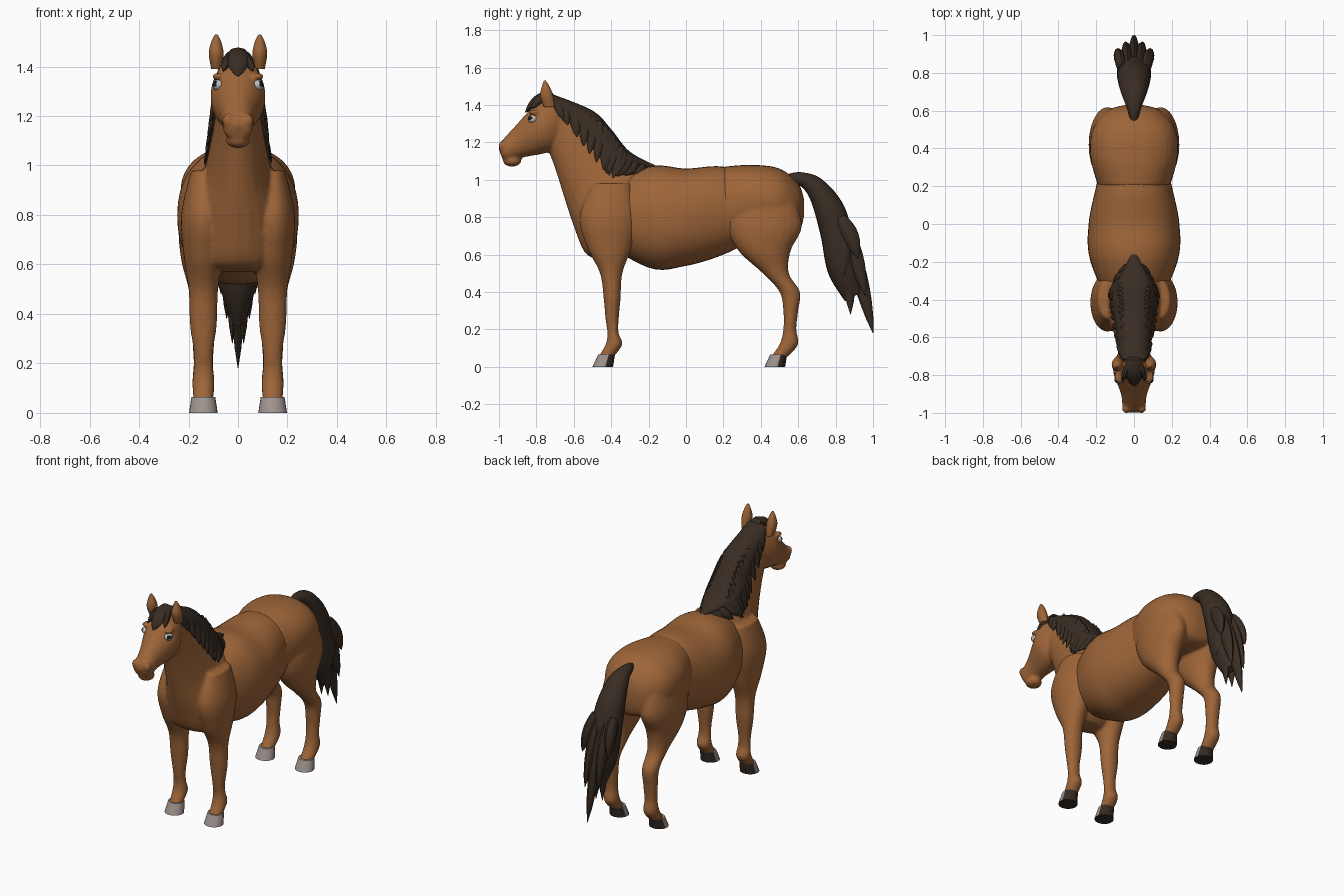
import bpy
import bmesh
import math
import random
from mathutils import Vector, Matrix

random.seed(4)
if "Cube" in bpy.data.objects:
    bpy.data.objects.remove(bpy.data.objects["Cube"], do_unlink=True)


def material(name, color):
    mat = bpy.data.materials.new(name)
    mat.use_nodes = True
    rgba = (*color, 1)
    mat.diffuse_color = rgba
    mat.node_tree.nodes["Principled BSDF"].inputs["Base Color"].default_value = rgba
    return mat


COAT = material("chestnut_coat", (.34, .13, .04))
HAIR = material("dark_brown_hair", (.04, .026, .017))
HOOF = material("grey_hoof", (.34, .29, .27))
SOLE = material("dark_hoof", (.035, .023, .017))
EYE = material("pale_eye", (.5, .5, .5))
PUPIL = material("black_pupil", (.01, .01, .01))


def spline(rows, steps):
    """Smoothly interpolate the rows of a profile."""
    result = []
    last = len(rows) - 1
    for i in range(last):
        before, start, end, after = (rows[min(max(i + j, 0), last)] for j in (-1, 0, 1, 2))
        for s in range(steps):
            t = s / steps
            result.append([q + t * (r - p) / 2
                           + t * t * (2 * p - 5 * q + 4 * r - u) / 2
                           + t ** 3 * (3 * q - p - 3 * r + u) / 2
                           for p, q, r, u in zip(before, start, end, after)])
    return result + [list(rows[-1])]


def upright(rows):
    """Vertical cross-sections from (y, top, bottom, half width)."""
    return [(y, top, y, bottom, width) for y, top, bottom, width in rows]


def level(rows):
    """Horizontal cross-sections from (z, front, back, half width)."""
    return [(front, z, back, z, width) for z, front, back, width in rows]


def loft(bm, rows, x=0, sides=24, steps=6, power=1):
    """Closed skin over rounded sections: (y, z) of two opposite edges and half width."""
    rings = []
    for y1, z1, y2, z2, width in spline(rows, steps):
        outer, inner = Vector((x, y1, z1)), Vector((x, y2, z2))
        middle, reach = (outer + inner) / 2, (outer - inner) / 2
        ring = []
        for k in range(sides):
            angle = math.tau * k / sides
            c, s = (math.copysign(abs(v) ** power, v)
                    for v in (math.cos(angle), math.sin(angle)))
            ring.append(bm.verts.new(middle + reach * s + Vector((width * c, 0, 0))))
        rings.append(ring)
    for lower, upper in zip(rings, rings[1:]):
        for k in range(sides):
            n = (k + 1) % sides
            bm.faces.new((lower[k], lower[n], upper[n], upper[k]))
    bm.faces.new(rings[0])
    bm.faces.new(rings[-1])


def ball(bm, center, scale):
    matrix = Matrix.Translation(center) @ Matrix.Diagonal((*scale, 1))
    bmesh.ops.create_uvsphere(bm, u_segments=20, v_segments=12, radius=1, matrix=matrix)


def lock(bm, root, tip, width, thick, bulge):
    """A bowed strand of hair that tapers from root to tip."""
    root, tip = Vector(root), Vector(tip)
    along = (tip - root).normalized()
    across = Vector((0, -along.z, along.y)) * width
    rings = []
    segments, sides = 8, 8
    for i in range(segments + 1):
        t = i / segments
        size = max(math.sin(math.pi * (.2 + .8 * t)) ** .7 if t < 1 else 0, .03)
        middle = root.lerp(tip, t) + across * bulge * math.sin(math.pi * t)
        ring = []
        for k in range(sides):
            angle = math.tau * k / sides
            offset = across * math.sin(angle) + Vector((thick * math.cos(angle), 0, 0))
            ring.append(bm.verts.new(middle + offset * size))
        rings.append(ring)
    for lower, upper in zip(rings, rings[1:]):
        for k in range(sides):
            n = (k + 1) % sides
            bm.faces.new((lower[k], lower[n], upper[n], upper[k]))
    bm.faces.new(rings[0])
    bm.faces.new(rings[-1])


def finish(name, bm, mats, blend=False, rule=None):
    bmesh.ops.recalc_face_normals(bm, faces=bm.faces)
    bm.normal_update()
    for face in bm.faces:
        face.smooth = True
        if rule:
            face.material_index = int(rule(face.normal))
    mesh = bpy.data.meshes.new(name)
    bm.to_mesh(mesh)
    bm.free()
    for mat in mats:
        mesh.materials.append(mat)
    mesh.set_sharp_from_angle(angle=math.radians(50))
    obj = bpy.data.objects.new(name, mesh)
    bpy.context.scene.collection.objects.link(obj)
    if blend:
        remesh = obj.modifiers.new("blend", 'REMESH')
        remesh.mode = 'VOXEL'
        remesh.voxel_size = .009
        remesh.use_smooth_shade = True
        soften = obj.modifiers.new("soften", 'SMOOTH')
        soften.factor = .5
        soften.iterations = 6


SIDES = ((1, "left"), (-1, "right"))
LEG_X = .14

# Barrel of the body
bm = bmesh.new()
loft(bm, upright([(-.5, .95, .7, .1), (-.2, 1.07, .53, .23), (0, 1.06, .54, .24),
                  (.2, 1.07, .6, .2), (.4, 1, .7, .15)]), sides=40, power=.9)
finish("barrel", bm, [COAT])

# Neck with chest, head, lower lip and front legs in one blended skin
bm = bmesh.new()
loft(bm, [(-.76, 1.22, -.66, 1.43, .08), (-.7, 1.06, -.55, 1.34, .09),
          (-.65, .9, -.3, 1.1, .13), (-.6, .75, -.2, .95, .18),
          (-.54, .61, -.3, .65, .16), (-.46, .57, -.36, .57, .1)])
loft(bm, [(-.68, 1.44, -.64, 1.26, .07), (-.75, 1.44, -.69, 1.17, .1),
          (-.81, 1.4, -.76, 1.14, .11), (-.92, 1.28, -.87, 1.12, .07),
          (-.99, 1.2, -.95, 1.1, .06), (-1, 1.16, -.98, 1.11, .04)])
ball(bm, (0, -.93, 1.1), (.05, .05, .03))
front_leg = level([(.98, -.5, -.3, .05), (.8, -.57, -.26, .09), (.64, -.53, -.29, .08),
                   (.5, -.46, -.34, .06), (.36, -.44, -.35, .055), (.25, -.43, -.36, .04),
                   (.18, -.42, -.36, .04), (.12, -.43, -.34, .045), (.05, -.47, -.39, .04)])
for side, label in SIDES:
    loft(bm, front_leg, side * LEG_X)
    # Nostril and brow
    ball(bm, (side * .04, -.98, 1.18), (.024, .022, .03))
    ball(bm, (side * .08, -.81, 1.36), (.025, .035, .014))
finish("forequarters", bm, [COAT], blend=True)

# Rump and hind legs in one blended skin
bm = bmesh.new()
loft(bm, upright([(.2, 1.07, .65, .19), (.35, 1.08, .7, .23), (.5, 1.06, .7, .22),
                  (.6, .98, .72, .14), (.63, .9, .8, .05)]), sides=32, power=.9)
hind_leg = level([(.9, .25, .58, .08), (.75, .22, .62, .1), (.62, .28, .56, .09),
                  (.5, .41, .55, .06), (.4, .5, .61, .05), (.3, .52, .6, .045),
                  (.2, .52, .59, .04), (.12, .5, .6, .045), (.05, .45, .54, .04)])
for side, label in SIDES:
    loft(bm, hind_leg, side * LEG_X)
finish("hindquarters", bm, [COAT], blend=True)

# Hooves: grey in front, dark at the heel and sole
for part, toe in (("front", -.5), ("hind", .42)):
    for side, label in SIDES:
        bm = bmesh.new()
        loft(bm, level([(0, toe, toe + .11, .058), (.065, toe + .03, toe + .12, .048)]),
             side * LEG_X)
        finish(f"{part}_hoof_{label}", bm, [HOOF, SOLE],
               rule=lambda normal: normal.y > .15 or normal.z < -.5)

# Ears and eyes
ear = level([(1.39, -.76, -.7, .02), (1.45, -.78, -.71, .03),
             (1.5, -.77, -.73, .02), (1.53, -.76, -.75, .005)])
for side, label in SIDES:
    bm = bmesh.new()
    loft(bm, ear, side * .088)
    finish(f"ear_{label}", bm, [COAT])
    bm = bmesh.new()
    ball(bm, (side * .08, -.82, 1.325), (.024, .026, .022))
    gaze = Vector((side, -.8, .3)).normalized()
    finish(f"eye_{label}", bm, [EYE, PUPIL], rule=lambda normal: normal.dot(gaze) > .8)

# Mane: a crest with locks hanging over its lower edge
bm = bmesh.new()
mane = [(-.72, 1.46, -.69, 1.36, .07), (-.5, 1.37, -.56, 1.18, .1),
        (-.4, 1.27, -.49, 1.1, .11), (-.3, 1.15, -.42, 1.07, .11),
        (-.15, 1.07, -.22, 1.06, .02)]
loft(bm, mane, sides=20)
for side, label in SIDES:
    for top_y, top_z, low_y, low_z, width in spline(mane, 4):
        hang = width * random.uniform(.4, .8)
        lock(bm, (side * width * .6, top_y, top_z - .03),
             (side * (width + .02), low_y + hang, low_z - hang), .032, .02, .25)
finish("mane", bm, [HAIR])

# Forelock
bm = bmesh.new()
lock(bm, (0, -.71, 1.46), (0, -.86, 1.36), .03, .05, -.5)
for side, label in SIDES:
    lock(bm, (side * .03, -.74, 1.45), (side * .06, -.83, 1.38), .025, .02, -.3)
finish("forelock", bm, [HAIR])

# Tail: a swept core with loose strands, longest in the middle
bm = bmesh.new()
loft(bm, [(.54, 1.03, .56, .98, .02), (.62, 1.04, .62, .96, .04), (.73, 1, .67, .88, .07),
          (.85, .85, .72, .7, .09), (.91, .6, .76, .5, .08), (.94, .4, .85, .35, .03)])
for i in range(-4, 5):
    spread = abs(i)
    tip_y = 1 - .02 * spread - (.1 if i % 2 else 0)
    lock(bm, (i * .016, .82, .8), (i * .023, tip_y, .18 + .1 * spread), .045, .03, .3)
finish("tail", bm, [HAIR])
